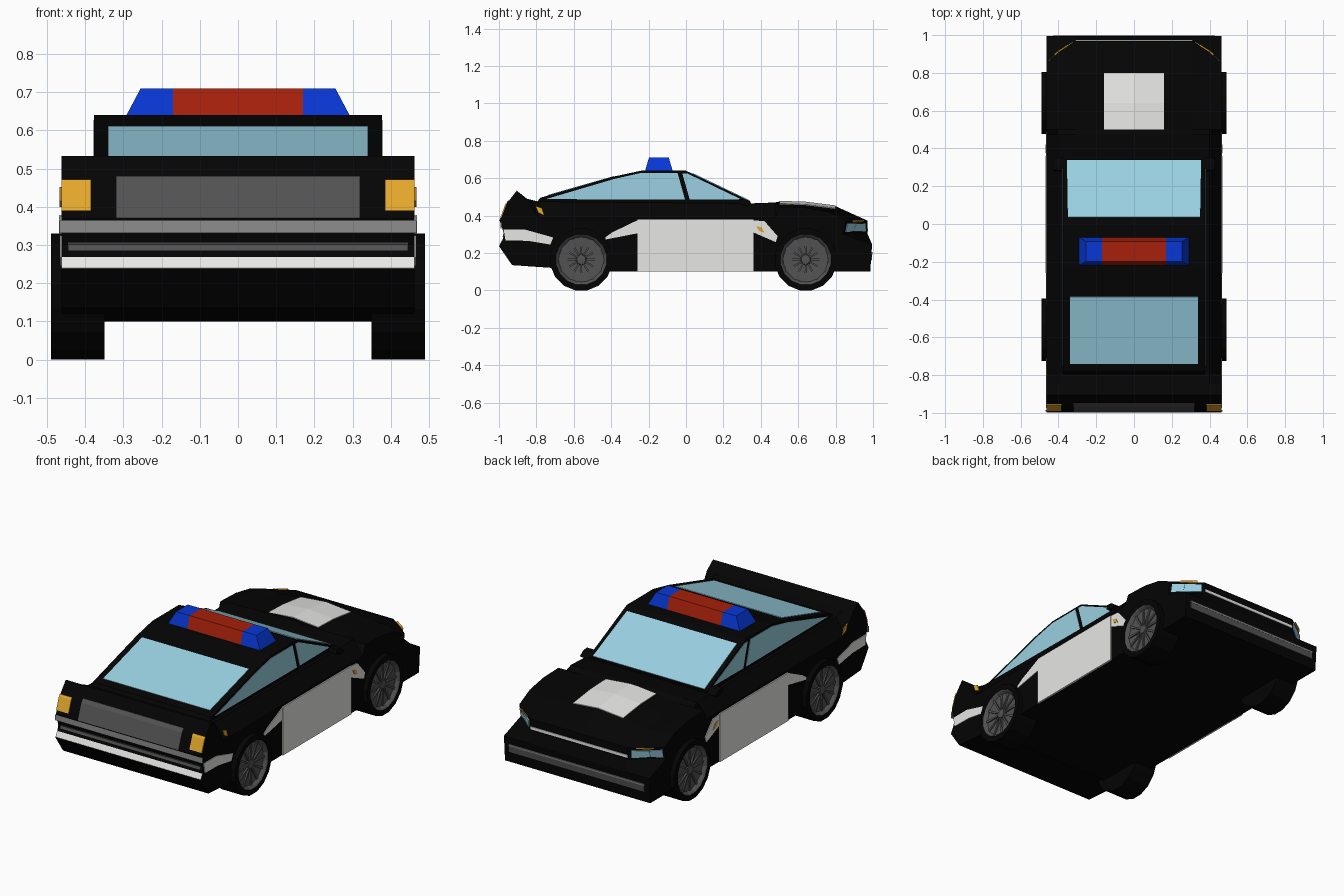
import bpy, bmesh, math
from mathutils import Vector

if "Cube" in bpy.data.objects:
    bpy.data.objects.remove(bpy.data.objects["Cube"])


def colour(name, r, g, b):
    m = bpy.data.materials.new(name)
    m.diffuse_color = (r, g, b, 1)
    m.use_nodes = True
    m.node_tree.nodes["Principled BSDF"].inputs["Base Color"].default_value = m.diffuse_color
    return m


BLACK = colour("black paint", .0012, .0012, .0012)
WHITE = colour("white paint", .85, .85, .84)
GLASS = colour("pale blue glass", .32, .63, .76)
DARK = colour("dark grey", .085, .085, .085)
GREY = colour("mid grey", .27, .27, .27)
RED = colour("red lamp", .38, .014, .003)
BLUE = colour("blue lamp", .002, .038, .66)
ORANGE = colour("orange lamp", .78, .39, .025)


def finish(name, bm, *mats):
    bmesh.ops.recalc_face_normals(bm, faces=bm.faces)
    me = bpy.data.meshes.new(name)
    bm.to_mesh(me)
    bm.free()
    for m in mats:
        me.materials.append(m)
    ob = bpy.data.objects.new(name, me)
    bpy.context.collection.objects.link(ob)
    return ob


def prism(name, mat, profile, cols, f=lambda x, y, z: (x, y, z)):
    """Side profile (y, z) swept across the x columns, each point adjusted by f."""
    bm = bmesh.new()
    rings = [[bm.verts.new(f(x, y, z)) for y, z in profile] for x in cols]
    n = len(profile)
    for a, b in zip(rings, rings[1:]):
        for i in range(n):
            j = (i + 1) % n
            bm.faces.new((a[i], a[j], b[j], b[i]))
    bm.faces.new(rings[0])
    bm.faces.new(rings[-1])
    return finish(name, bm, mat)


def plates(name, mat, polys, off, mirror=True):
    """Thin plates from 3D outlines; mirrored in x if asked."""
    bm = bmesh.new()
    o = Vector(off)
    for s in ((1, -1) if mirror else (1,)):
        for poly in polys:
            a, b = [[bm.verts.new(((p[0] + k * o.x) * s, p[1] + k * o.y, p[2] + k * o.z))
                     for p in poly] for k in (-.3, 1)]
            bm.faces.new(a)
            bm.faces.new(b)
            for i in range(len(a)):
                j = (i + 1) % len(a)
                bm.faces.new((a[i], a[j], b[j], b[i]))
    return finish(name, bm, mat)


# Body shell: low sloping shoulder beside the cabin, tented bonnet, cut-back nose corners
BODY = [(-.93, .135), (-.999, .236), (-.982, .268), (-.972, .30), (-.98, .325), (-.995, .37),
        (-.962, .46), (-.905, .533), (-.85, .49), (-.79, .475), (.34, .465), (.475, .47),
        (.50, .475), (.64, .47), (.80, .45), (.97, .373), (.97, .304), (.995, .245), (.985, .10),
        (-.66, .10), (-.71, .12)]


def body_shape(x, y, z):
    w = abs(x)
    if -.8 < y < .48 and z > .44:
        if w > .45:
            z = .387
    elif y > .48 and z > .44:
        z -= .09 * min(w, .31)
        if w > .45 and y == .80:
            y, z = .76, .42
    elif y == .97 and z > .35 and w > .35:
        y, z = (.91, .37) if w < .45 else (.855, .372)
    elif y == .97 and z < .35 and w > .35:
        y, z = (.89, .308) if w < .45 else (.84, .30)
    return x, y, z


prism("body", BLACK, BODY, (-.462, -.40, -.31, 0, .31, .40, .462), body_shape)

# Cabin
CABIN = [(-.82, .44), (-.78, .495), (-.38, .61), (-.24, .64), (0, .64), (.345, .475), (.345, .44)]
CX = .377
prism("cabin", BLACK, CABIN, (-CX, CX))

# Windows
plates("windscreen", GLASS, [[(-.35, .035, .623), (.35, .035, .623),
                              (.355, .338, .478), (-.355, .338, .478)]], (0, .002, .004), False)
plates("rear_window", GLASS, [[(-.34, -.74, .5065), (.34, -.74, .5065),
                               (.34, -.385, .6085), (-.34, -.385, .6085)]], (0, -.001, .003), False)
SIDE_GLASS = [[(-.75, .488), (-.38, .597), (-.24, .628), (-.045, .628), (-.005, .485)],
              [(-.02, .626), (.01, .624), (.295, .487), (.02, .485)]]
plates("side_windows", GLASS, [[(CX, y, z) for y, z in p] for p in SIDE_GLASS], (.002, 0, 0))

# White door panels and the stripes running on past the wheels
DOOR = [(-.26, .10), (-.26, .378), (.36, .378), (.36, .10)]
STRIPES = [[(-.43, .272), (-.43, .285), (-.395, .31), (-.26, .375), (-.26, .305)],
           [(.36, .375), (.42, .37), (.49, .29), (.48, .258), (.36, .31)],
           [(-.975, .325), (-.86, .325), (-.71, .283), (-.725, .245), (-.845, .265), (-.965, .267)]]
plates("door_panels", WHITE, [[(.462, y, z) for y, z in DOOR]], (.007, 0, 0))
plates("side_stripes", WHITE, [[(.462, y, z) for y, z in p] for p in STRIPES], (.004, 0, 0))

# Side marker lamps
plates("side_markers", ORANGE, [
    [(.463, -.805, .452), (.463, -.77, .44), (.463, -.757, .40), (.463, -.79, .415)],
    [(.465, .375, .345), (.465, .405, .337), (.465, .42, .308), (.465, .39, .318)]], (.004, 0, 0))

# White bonnet patch following the bonnet ridge
HOOD = [(.50, .475), (.64, .47), (.80, .45)]
plates("bonnet_patch", WHITE, [[(0, a[0], a[1]), (.16, a[0], a[1] - .0144), (.16, b[0], b[1] - .0144),
                                (0, b[0], b[1])] for a, b in zip(HOOD, HOOD[1:])], (0, 0, .004))


# Nose: headlights, indicators, trim and bumper strip
def nose(x, t):
    """Point on the cut-back nose corner, t from lower edge (0) to upper edge (1)."""
    i, j = (.31, .40) if x < .40 else (.40, .462)
    k = (x - i) / (j - i)
    lo, hi = [Vector(body_shape(i, .97, z)).lerp(Vector(body_shape(j, .97, z)), k)
              for z in (.304, .373)]
    return lo.lerp(hi, t)


plates("headlights", GLASS, [[nose(a, .15), nose(a, .80), nose(b, .80), nose(b, .15)]
                             for a, b in ((.325, .399), (.40, .452))], (.0025, .004, -.001))
plates("front_indicators", ORANGE, [[nose(a, .90), nose(a, 1.05), nose(b, 1.05), nose(b, .90)]
                                    for a, b in ((.345, .399), (.40, .42))], (.003, .006, .003))
plates("nose_trim", WHITE, [[(-.31, .97, .315), (.31, .97, .315), (.31, .97, .331),
                             (-.31, .97, .331)]], (0, .003, 0), False)
plates("front_bumper_strip", DARK, [[(-.43, .989, .16), (.43, .989, .16), (.43, .992, .195),
                                     (-.43, .992, .195)]], (0, .004, 0), False)
plates("front_bumper_line", GREY, [[(-.43, .992, .195), (.43, .992, .195), (.43, .993, .205),
                                    (-.43, .993, .205)]], (0, .005, 0), False)


# Tail: plates laid on the sloping rear profile
def tail_y(z):
    for (y0, z0), (y1, z1) in zip(BODY[:7], BODY[1:8]):
        if z0 <= z <= z1:
            return y0 + (y1 - y0) * (z - z0) / (z1 - z0)


def tail_plate(name, mat, x0, x1, *zs, mirror=False, off=(0, -.004, .001)):
    plates(name, mat, [[(x0, tail_y(a), a), (x1, tail_y(a), a), (x1, tail_y(b), b),
                        (x0, tail_y(b), b)] for a, b in zip(zs, zs[1:])], off, mirror)


tail_plate("tail_lamps", ORANGE, .385, .463, .39, .46, .47, mirror=True)
tail_plate("tail_panel", DARK, -.32, .32, .37, .46, .48)
tail_plate("rear_recess_strip", DARK, -.445, .445, .285, .30, .305)
tail_plate("rear_white_strip", WHITE, -.462, .462, .238, .267, off=(0, -.001, .002))
plates("rear_bumper_trim", GREY, [[(-.468, -.987, .332), (.468, -.987, .332), (.468, -.987, .364),
                                   (-.468, -.987, .364)]], (0, -.006, 0), False)

# Door mirrors
for s, side in ((1, "right"), (-1, "left")):
    prism("mirror_" + side, BLACK, [(.28, .465), (.285, .49), (.32, .487), (.35, .465), (.33, .45)],
          (s * .37, s * .43))

# Roof light bar
BAR = [(-.22, .635), (-.07, .635), (-.092, .71), (-.198, .71)]
prism("light_bar_centre", RED, BAR, (-.17, .17))
for s, side in ((1, "right"), (-1, "left")):
    prism("light_bar_" + side, BLUE, BAR, (s * .17, s * .295),
          lambda x, y, z: (x * (.865 if z > .7 and abs(x) > .2 else 1), y, z))


# Wheels: turned section with a dished rim and thin spokes
def wheel(name, s, cy):
    n, r0 = 16, .165
    sec = [(.35, 0), (.35, .168), (.49, .168), (.49, .137), (.484, .130),
           (.470, .120), (.464, .03), (.476, .024), (.478, 0)]
    bm = bmesh.new()

    def pt(x, r, a):
        return bm.verts.new((s * x, cy + r * math.sin(a), r0 + r * math.cos(a)))

    rings = [[pt(x, r, 2 * math.pi * (i + .5) / n) for i in range(n if r else 1)] for x, r in sec]
    for k, (a, b) in enumerate(zip(rings, rings[1:])):
        for i in range(n):
            j = (i + 1) % n
            if len(a) == 1:
                f = bm.faces.new((a[0], b[i], b[j]))
            elif len(b) == 1:
                f = bm.faces.new((a[i], a[j], b[0]))
            else:
                f = bm.faces.new((a[i], a[j], b[j], b[i]))
            f.material_index = 1 if k >= 3 else 0
    for i in range(12):
        a = 2 * math.pi * i / 12
        w, v = [[pt(x, r, a + d / r) for r, d in ((.025, -.004), (.025, .004),
                                                  (.122, .007), (.122, -.007))] for x in (.475, .462)]
        fs = [bm.faces.new(w)] + [bm.faces.new((w[p], w[(p + 1) % 4], v[(p + 1) % 4], v[p]))
                                  for p in range(4)]
        for f in fs:
            f.material_index = 1
    finish(name, bm, BLACK, DARK)


for s, side in ((1, "right"), (-1, "left")):
    wheel("nose_wheel_" + side, s, .64)
    wheel("tail_wheel_" + side, s, -.56)
